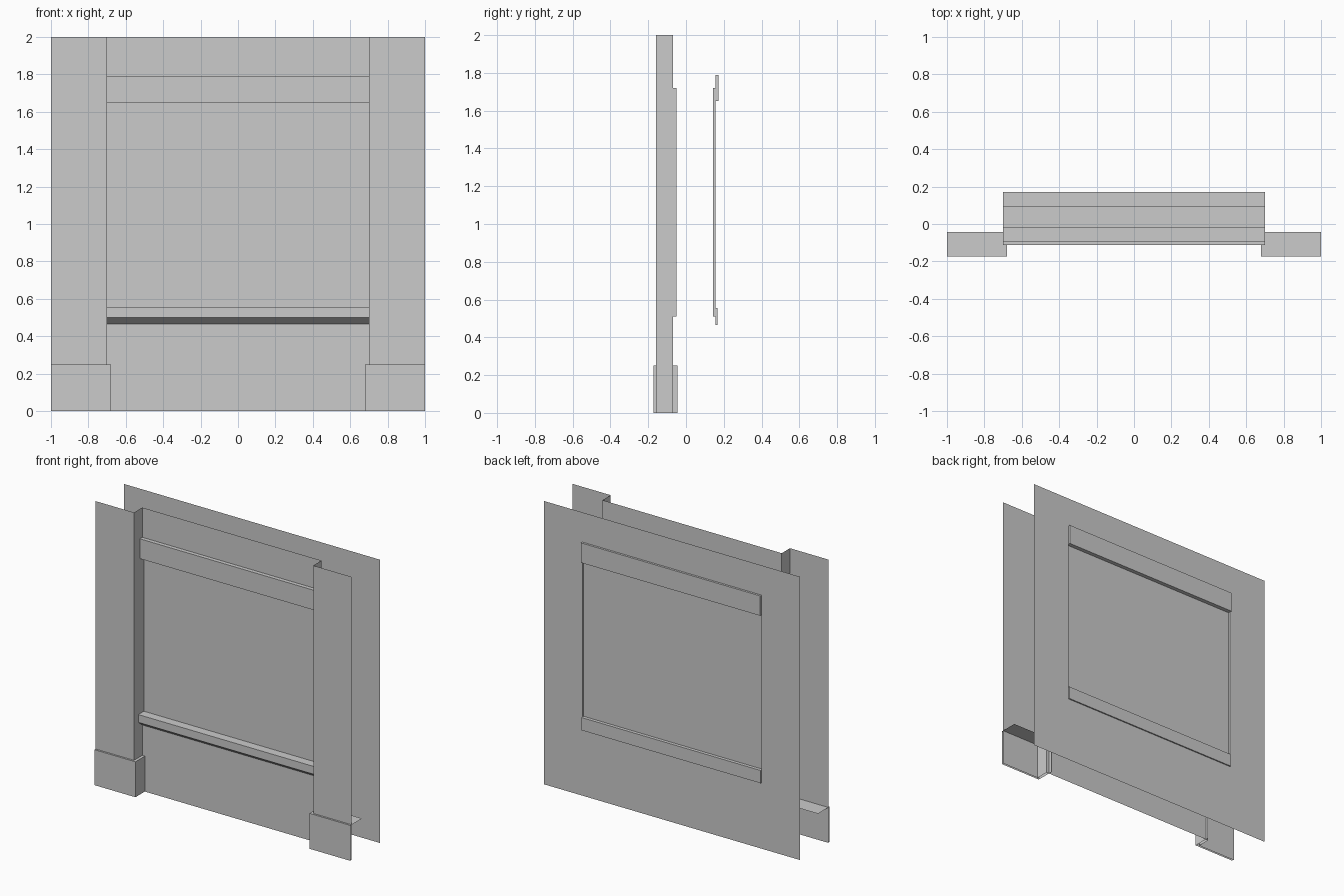
import bpy

if "Cube" in bpy.data.objects:
    bpy.data.objects.remove(bpy.data.objects["Cube"])

W = 0.70             # half width of the window bay
Z0, Z1 = 0.51, 1.72  # recess bottom and top
FRONT, BACK = -0.068, 0.157
PANE_F, PANE_B = -0.05, 0.143


def make(name, quads, mirror=False):
    verts, faces = [], []
    for q in quads:
        faces.append(tuple(range(len(verts), len(verts) + 4)))
        verts += q
    me = bpy.data.meshes.new(name)
    me.from_pydata(verts, [], faces)
    ob = bpy.data.objects.new(name, me)
    bpy.context.collection.objects.link(ob)
    weld = ob.modifiers.new("Weld", 'WELD')
    weld.merge_threshold = 0.0005
    if mirror:
        ob.modifiers.new("Mirror", 'MIRROR')
    return ob


def sweep_x(profile, x0=-W, x1=W):
    """Sweep a (y, z) profile along x."""
    return [[(x0, *a), (x1, *a), (x1, *b), (x0, *b)]
            for a, b in zip(profile, profile[1:])]


def sweep_z(profile, z0, z1):
    """Sweep an (x, y) profile along z."""
    return [[(*a, z0), (*b, z0), (*b, z1), (*a, z1)]
            for a, b in zip(profile, profile[1:])]


# Front wall with a shallow window recess
make("front_wall", sweep_x([(FRONT, 0), (FRONT, Z0), (PANE_F, Z0),
                            (PANE_F, Z1), (FRONT, Z1), (FRONT, 2)]))
make("front_reveal", sweep_z([(W, PANE_F), (W, FRONT)], Z0, Z1), True)

# Back wall with the same recess and solid margins
make("back_wall", sweep_x([(BACK, 2), (BACK, Z1), (PANE_B, Z1),
                           (PANE_B, Z0), (BACK, Z0), (BACK, 0)]))
make("back_wall_margin", sweep_z([(1, BACK), (W, BACK)], 0, 2), True)
make("back_reveal", sweep_z([(W, BACK), (W, PANE_B)], Z0, Z1), True)

# Corner pilasters and their base blocks
make("pilaster", sweep_z([(W, FRONT), (W, -0.16), (1, -0.16)], 0, 2), True)
make("pilaster_base",
     sweep_z([(0.68, -0.044), (0.68, -0.173), (1, -0.173)], 0, 0.25)
     + sweep_x([(-0.173, 0.25), (-0.044, 0.25)], 0.68, 1), True)

# Lintels on both faces
for name, y0, y1 in (("front_lintel", -0.096, -0.017),
                     ("back_lintel", 0.094, 0.172)):
    make(name, sweep_x([(y0, 1.65), (y0, 1.79), (y1, 1.79),
                        (y1, 1.65), (y0, 1.65)]))

# Window sill running through the wall, chamfered under its front edge
make("window_sill", sweep_x([(FRONT, 0.465), (-0.112, 0.50), (-0.112, 0.555),
                             (0.166, 0.555), (0.166, 0.465), (FRONT, 0.465)]))

# Small end caps where lintel and sill stand proud of the back wall
for name, y1, z0, z1 in (("back_lintel_end", 0.172, 1.65, 1.79),
                         ("back_sill_end", 0.166, 0.465, 0.555)):
    make(name, sweep_z([(W, BACK), (W, y1)], z0, z1), True)
